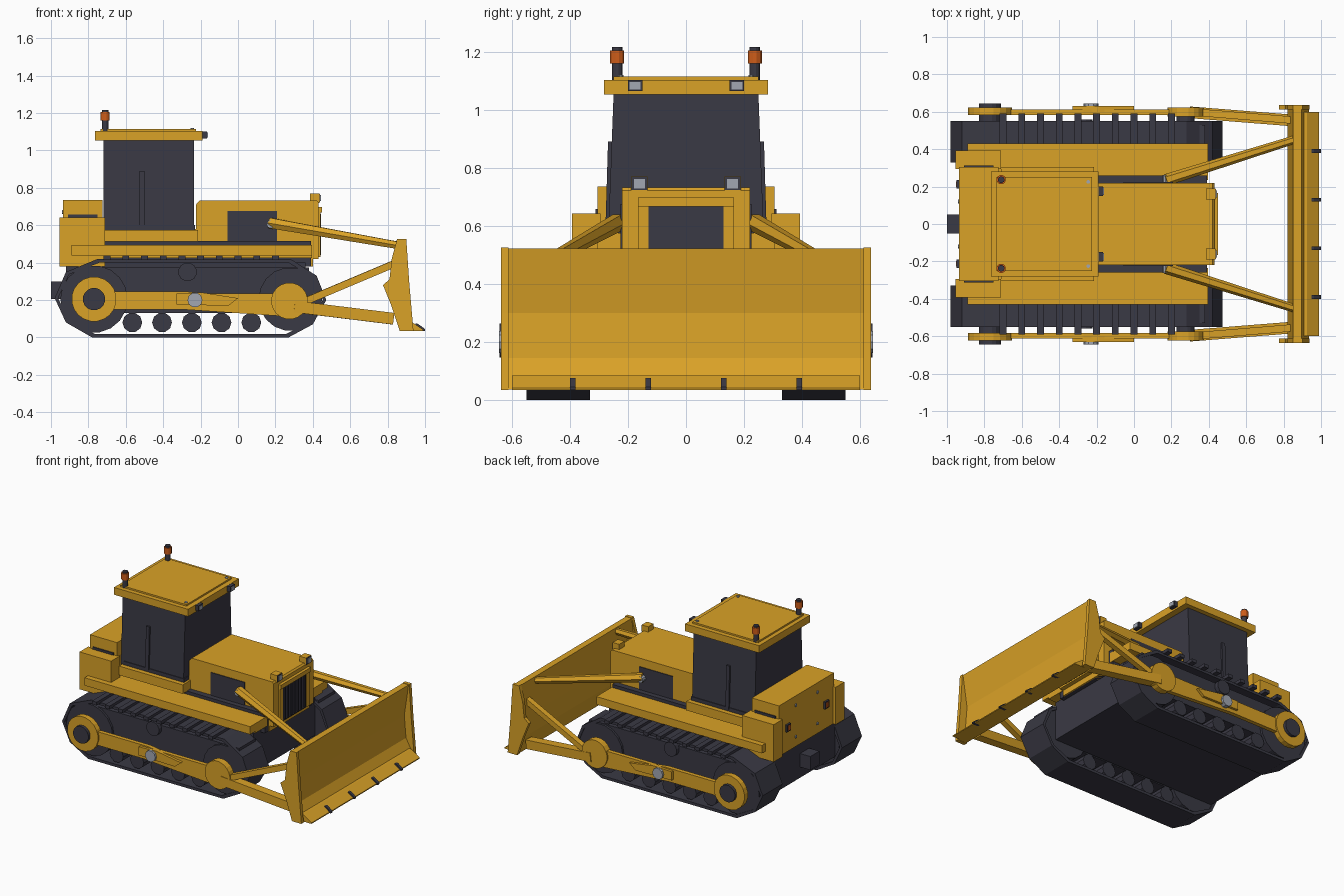
import bpy, bmesh, math
from mathutils import Vector, Matrix

if "Cube" in bpy.data.objects:
    bpy.data.objects.remove(bpy.data.objects["Cube"])


def material(name, rgb):
    m = bpy.data.materials.new(name)
    m.diffuse_color = (*rgb, 1)
    m.use_nodes = True
    m.node_tree.nodes["Principled BSDF"].inputs["Base Color"].default_value = m.diffuse_color
    return m


YELLOW = material("yellow paint", (0.70, 0.36, 0.02))
DARK = material("dark metal", (0.042, 0.041, 0.058))
ORANGE = material("orange lamp", (0.62, 0.11, 0.01))
GREY = material("pale grey", (0.36, 0.39, 0.45))


def finish(name, bm, mat):
    bmesh.ops.recalc_face_normals(bm, faces=bm.faces)
    me = bpy.data.meshes.new(name)
    bm.to_mesh(me)
    bm.free()
    me.materials.append(mat)
    ob = bpy.data.objects.new(name, me)
    bpy.context.collection.objects.link(ob)
    return ob


def box(name, mat, x, y, z, taper=1.0):
    """Box from ranges; taper scales the top in y."""
    bm = bmesh.new()
    bmesh.ops.create_cube(bm, size=1)
    for v in bm.verts:
        t = taper if v.co.z > 0 else 1
        v.co = Vector((x[0] + (v.co.x + .5) * (x[1] - x[0]),
                       (y[0] + (v.co.y + .5) * (y[1] - y[0])) * t,
                       z[0] + (v.co.z + .5) * (z[1] - z[0])))
    return finish(name, bm, mat)


def side_box(name, mat, x, y, z):
    """Mirrored pair of boxes; y is given for the +y side."""
    for s, tag in ((1, "left"), (-1, "right")):
        box(f"{name}_{tag}", mat, x, sorted((s * y[0], s * y[1])), z)


def prism(name, mat, profile, y0, y1):
    """Extrude an x-z outline along y."""
    bm = bmesh.new()
    a = [bm.verts.new((x, y0, z)) for x, z in profile]
    b = [bm.verts.new((x, y1, z)) for x, z in profile]
    bm.faces.new(a)
    bm.faces.new(b)
    n = len(a)
    for i in range(n):
        j = (i + 1) % n
        bm.faces.new((a[i], a[j], b[j], b[i]))
    return finish(name, bm, mat)


def rod(name, mat, p, q, r, sides=12, r2=None):
    """Cylinder (or four-sided beam) between two points."""
    p, q = Vector(p), Vector(q)
    d = q - p
    bm = bmesh.new()
    rot = d.to_track_quat('Z', 'Y').to_matrix().to_4x4()
    m = Matrix.Translation((p + q) / 2) @ rot @ Matrix.Rotation(math.pi / sides, 4, 'Z')
    bmesh.ops.create_cone(bm, cap_ends=True, segments=sides, radius1=r,
                          radius2=r if r2 is None else r2, depth=d.length, matrix=m)
    return finish(name, bm, mat)


def disc(name, mat, x, z, r, y0, y1, sides=16):
    return rod(name, mat, (x, y0, z), (x, y1, z), r, sides)


# Crawler belt outline, and the same outline shrunk for its inside
OUTER = [(-.78, 0), (.27, 0), (.40, .07), (.472, .20), (.42, .33), (.28, .42),
         (-.75, .42), (-.92, .35), (-.98, .21), (-.92, .08)]
INNER = [(-.25 + (x + .25) * .975, .21 + (z - .21) * .91) for x, z in OUTER]


def belt(name, y0, y1):
    bm = bmesh.new()
    rings = [[bm.verts.new((x, y, z)) for x, z in o]
             for o, y in ((OUTER, y0), (OUTER, y1), (INNER, y1), (INNER, y0))]
    n = len(OUTER)
    for k in range(4):
        a, b = rings[k], rings[(k + 1) % 4]
        for i in range(n):
            j = (i + 1) % n
            bm.faces.new((a[i], a[j], b[j], b[i]))
    return finish(name, bm, DARK)


ARM = [(-.70, .15), (-.30, .15), (.22, .115), (.34, .12), (.34, .24), (.22, .265),
       (.20, .235), (-.20, .235), (-.27, .245), (-.67, .245)]
BLADE_END = [(.85, .525), (.90, .525), (.915, .30), (.938, .035), (.865, .035),
             (.82, .17), (.775, .28), (.81, .31), (.822, .42)]

for s, tag in ((1, "left"), (-1, "right")):
    # Undercarriage
    belt(f"track_belt_{tag}", s * .33, s * .55)
    prism(f"track_frame_{tag}", DARK,
          [(-.80, .13), (.30, .13), (.38, .20), (.38, .375), (-.72, .375), (-.86, .25)],
          s * .35, s * .53)
    for nm, x, r in (("sprocket", -.77, .18), ("idler", .28, .17)):
        disc(f"{nm}_{tag}", DARK, x, .205, r, s * .34, s * .545, 18)
    for i in range(5):
        disc(f"road_roller_{tag}_{i}", DARK, -.565 + i * .159, .08, .053, s * .35, s * .54, 10)
    disc(f"top_roller_{tag}", DARK, -.27, .35, .05, s * .50, s * .56, 12)
    for i in range(10):
        x = -.70 + i * .1
        box(f"track_bar_{tag}_{i}", DARK, (x - .018, x + .018),
            sorted((s * .33, s * .592)), (.415, .438))

    # Side arm with hubs and trunnion
    prism(f"side_arm_{tag}", YELLOW, ARM, s * .583, s * .612)
    disc(f"rear_hub_ring_{tag}", YELLOW, -.77, .205, .12, s * .583, s * .622, 20)
    disc(f"rear_hub_{tag}", DARK, -.77, .205, .06, s * .53, s * .643, 16)
    disc(f"front_hub_{tag}", YELLOW, .275, .195, .098, s * .575, s * .622, 20)
    disc(f"front_hub_shaft_{tag}", DARK, .275, .195, .05, s * .53, s * .60)
    prism(f"trunnion_plate_{tag}", YELLOW,
          [(-.33, .175), (-.05, .17), (0, .21), (-.19, .24), (-.33, .235)], s * .60, s * .63)
    disc(f"trunnion_pin_{tag}", GREY, -.23, .20, .04, s * .60, s * .645, 10)

    # Push arm, brace and lift cylinder
    rod(f"push_arm_{tag}", YELLOW, (.30, s * .597, .165), (.83, s * .555, .10), .044, 4)
    rod(f"blade_brace_{tag}", YELLOW, (.34, s * .597, .185), (.85, s * .555, .40), .027, 4)
    rod(f"lift_cylinder_{tag}", YELLOW, (.17, s * .235, .612), (.87, s * .455, .49), .032, 6, .022)
    disc(f"cylinder_pin_{tag}", GREY, .175, .605, .022, s * .20, s * .262, 10)

    # Blade end plate
    prism(f"blade_end_{tag}", YELLOW, BLADE_END, s * .612, s * .637)

    # Roof beacons
    rod(f"beacon_post_{tag}", DARK, (-.71, s * .237, 1.09), (-.71, s * .237, 1.165), .018)
    rod(f"beacon_lamp_{tag}", ORANGE, (-.71, s * .237, 1.16), (-.71, s * .237, 1.205), .025)
    rod(f"beacon_cap_{tag}", DARK, (-.71, s * .237, 1.205), (-.71, s * .237, 1.216), .018)

# Blade: concave sheet, cutting edge and bolts
prism("blade_sheet", YELLOW,
      [(.895, .522), (.862, .30), (.875, .145), (.935, .036), (.87, .036), (.83, .16),
       (.82, .30), (.85, .522)], -.615, .615)
prism("cutting_edge", YELLOW,
      [(.90, .085), (.925, .085), (.99, .042), (.99, .035), (.90, .035)], -.60, .60)
for i, y in enumerate((-.39, -.13, .13, .39)):
    prism(f"edge_tooth_{i}", DARK, [(.95, .075), (.962, .073), (1.0, .045), (1.0, .035), (.95, .035)],
          y - .01, y + .01)

# Hull
box("belly", DARK, (-.92, .36), (-.34, .34), (.13, .40))
box("lower_body", YELLOW, (-.90, .40), (-.22, .22), (.38, .58))
box("body_core", DARK, (-.72, .39), (-.26, .26), (.38, .515))
side_box("sill", YELLOW, (-.89, .395), (.235, .43), (.438, .493))
side_box("sill_lower", YELLOW, (-.89, .395), (.235, .37), (.425, .44))
side_box("cab_platform", YELLOW, (-.71, -.215), (.20, .305), (.512, .575))
box("hitch", DARK, (-1.0, -.90), (-.05, .05), (.205, .30))

# Rear tank and side boxes
box("rear_tank", YELLOW, (-.935, -.725), (-.305, .305), (.38, .735))
side_box("rear_side_box", YELLOW, (-.955, -.71), (.295, .392), (.38, .642))
side_box("rear_side_seam", DARK, (-.91, -.75), (.29, .312), (.64, .658))
side_box("rear_light_frame", DARK, (-.948, -.93), (.19, .235), (.525, .575))
side_box("rear_light", ORANGE, (-.953, -.94), (.199, .226), (.533, .567))
for y in (-.12, .12):
    for z in (.45, .67):
        rod("rear_bolt", GREY, (-.94, y, z), (-.93, y, z), .011, 8)

# Hood, grille and headlights
prism("hood", YELLOW, [(-.225, .42), (.43, .42), (.43, .722), (.42, .733), (-.205, .733),
                       (-.225, .71)], -.22, .22)
side_box("side_vent", DARK, (-.055, .208), (.21, .225), (.51, .675))
box("grille", DARK, (.42, .438), (-.13, .13), (.43, .668))
for i in range(7):
    y = -.108 + i * .036
    box(f"grille_slat_{i}", DARK, (.43, .443), (y - .006, y + .006), (.44, .66))
side_box("grille_trim", YELLOW, (.42, .442), (.13, .165), (.43, .668))
box("grille_top_bar", YELLOW, (.42, .45), (-.165, .165), (.667, .697))
side_box("headlight_box", YELLOW, (.385, .435), (.132, .19), (.72, .77))
side_box("headlight_frame", DARK, (.43, .439), (.135, .187), (.723, .768))
side_box("headlight_lens", GREY, (.43, .443), (.142, .18), (.729, .762))

# Cab, door strips and roof
box("cab", DARK, (-.72, -.235), (-.268, .268), (.575, 1.06), .93)
side_box("cab_base", DARK, (-.70, -.23), (.20, .272), (.57, .60))
for s in (1, -1):
    rod("door_strip", DARK, (-.513, s * .265, .59), (-.513, s * .256, .89), .018, 4)
box("roof", YELLOW, (-.765, -.19), (-.282, .282), (1.052, 1.103))
box("roof_panel", YELLOW, (-.735, -.225), (-.25, .25), (1.10, 1.114))
side_box("roof_light", DARK, (-.20, -.165), (.15, .20), (1.064, 1.102))
side_box("roof_light_lens", GREY, (-.17, -.161), (.156, .194), (1.07, 1.096))
for s in (1, -1):
    rod("roof_bolt", GREY, (-.245, s * .225, 1.10), (-.245, s * .225, 1.12), .01, 8)
